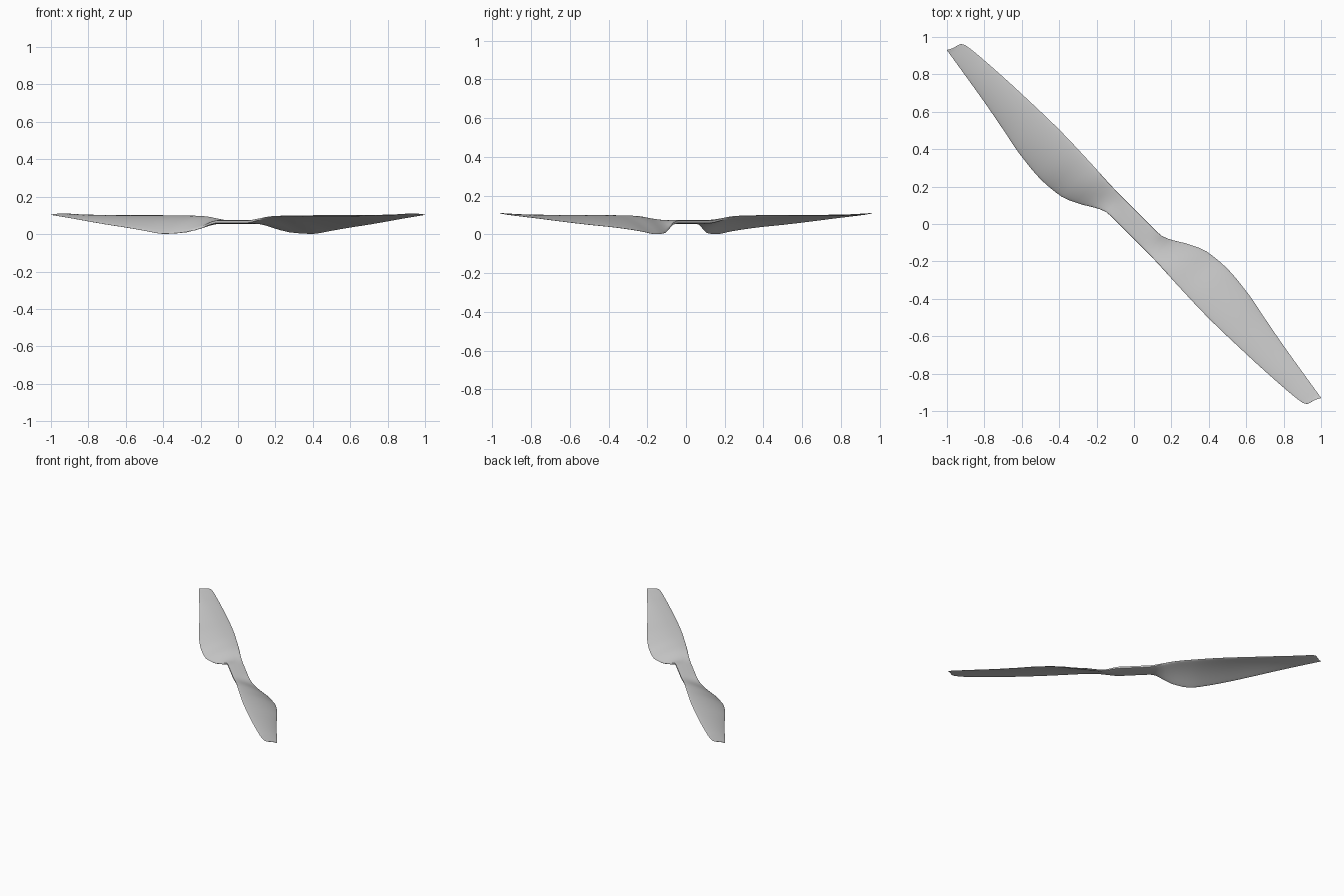
import bpy, bmesh, math

if "Cube" in bpy.data.objects:
    bpy.data.objects.remove(bpy.data.objects["Cube"], do_unlink=True)

# Edge lines of one blade: (distance from hub, sideways offset, height)
LEADING = [(0, -.057, .065), (.12, -.057, .065), (.2, -.058, .077), (.3, -.062, .092),
           (.4, -.067, .096), (.64, -.074, .098), (.92, -.067, .098), (1.18, -.053, .101),
           (1.31, -.039, .108), (1.337, -.023, .11), (1.35, .02, .108), (1.365, .049, .104)]
TRAILING = [(0, .057, .065), (.12, .057, .065), (.16, .062, .054), (.2, .081, .034),
            (.29, .134, .008), (.39, .173, .002), (.52, .184, .018), (.68, .17, .036),
            (.85, .138, .051), (1.02, .106, .068), (1.19, .078, .086), (1.365, .05, .103)]
# Section shape: (distance, half thickness, camber, squareness power)
SECTION = [(0, .01, 0, .25), (.1, .01, 0, .25), (.2, .01, .004, .5), (.35, .009, .014, .8),
           (.7, .007, .012, .8), (1.1, .005, .006, .8), (1.3, .003, .002, .8),
           (1.365, .001, 0, .8)]
SIDES = 32


def sample(table, s):
    """Smooth monotone interpolation of a table's columns."""
    i = 0
    while i < len(table) - 2 and s > table[i + 1][0]:
        i += 1
    a, b = table[i], table[i + 1]
    w = b[0] - a[0]
    f = (s - a[0]) / w

    def slope(k, c):
        if k == 0 or k == len(table) - 1:
            k0, k1 = max(k - 1, 0), min(k + 1, len(table) - 1)
            return (table[k1][c] - table[k0][c]) / (table[k1][0] - table[k0][0])
        d0 = (table[k][c] - table[k - 1][c]) / (table[k][0] - table[k - 1][0])
        d1 = (table[k + 1][c] - table[k][c]) / (table[k + 1][0] - table[k][0])
        return 0 if d0 * d1 <= 0 else 2 * d0 * d1 / (d0 + d1)

    out = []
    for c in range(1, len(a)):
        m0, m1 = slope(i, c) * w, slope(i + 1, c) * w
        f2, f3 = f * f, f * f * f
        out.append((2*f3 - 3*f2 + 1) * a[c] + (f3 - 2*f2 + f) * m0
                   + (3*f2 - 2*f3) * b[c] + (f3 - f2) * m1)
    return out


def ring(s):
    """Closed cross-section at signed distance s; negative s is the turned blade."""
    (lt, lz), (tt, tz) = sample(LEADING, abs(s)), sample(TRAILING, abs(s))
    half, camber, power = sample(SECTION, abs(s))
    points = []
    for k in range(SIDES):
        a = 2 * math.pi * k / SIDES
        if s < 0:
            a = math.pi - a
        u = (1 - math.cos(a)) / 2
        rise = math.sin(a)
        t = lt + (tt - lt) * u
        z = lz + (tz - lz) * u + camber * 4 * u * (1 - u)
        z += half * math.copysign(abs(rise) ** power, rise) if abs(rise) > 1e-6 else 0
        if s < 0:
            t = -t
        # Turn the blade axis onto the diagonal
        points.append(((s + t) / math.sqrt(2), (t - s) / math.sqrt(2), z))
    return points


# Stations, closer together toward the tips
half_span = [1.365 * math.sin(math.pi / 2 * i / 56) for i in range(57)]
stations = [-s for s in reversed(half_span[1:])] + half_span

# Two-bladed propeller lofted as one skin
bm = bmesh.new()
rings = [[bm.verts.new(p) for p in ring(s)] for s in stations]
for r0, r1 in zip(rings, rings[1:]):
    for k in range(SIDES):
        n = (k + 1) % SIDES
        bm.faces.new((r0[k], r0[n], r1[n], r1[k]))
bm.faces.new(rings[0])
bm.faces.new(rings[-1])
bmesh.ops.recalc_face_normals(bm, faces=bm.faces)
mesh = bpy.data.meshes.new("propeller_blades")
bm.to_mesh(mesh)
bm.free()
propeller = bpy.data.objects.new("propeller_blades", mesh)
bpy.context.collection.objects.link(propeller)

# Plain grey plastic
grey = bpy.data.materials.new("light_grey")
grey.use_nodes = True
colour = (.6, .6, .6, 1)
grey.diffuse_color = colour
grey.node_tree.nodes["Principled BSDF"].inputs["Base Color"].default_value = colour
mesh.materials.append(grey)

bpy.context.view_layer.objects.active = propeller
propeller.select_set(True)
bpy.ops.object.shade_smooth_by_angle(angle=math.radians(40))
